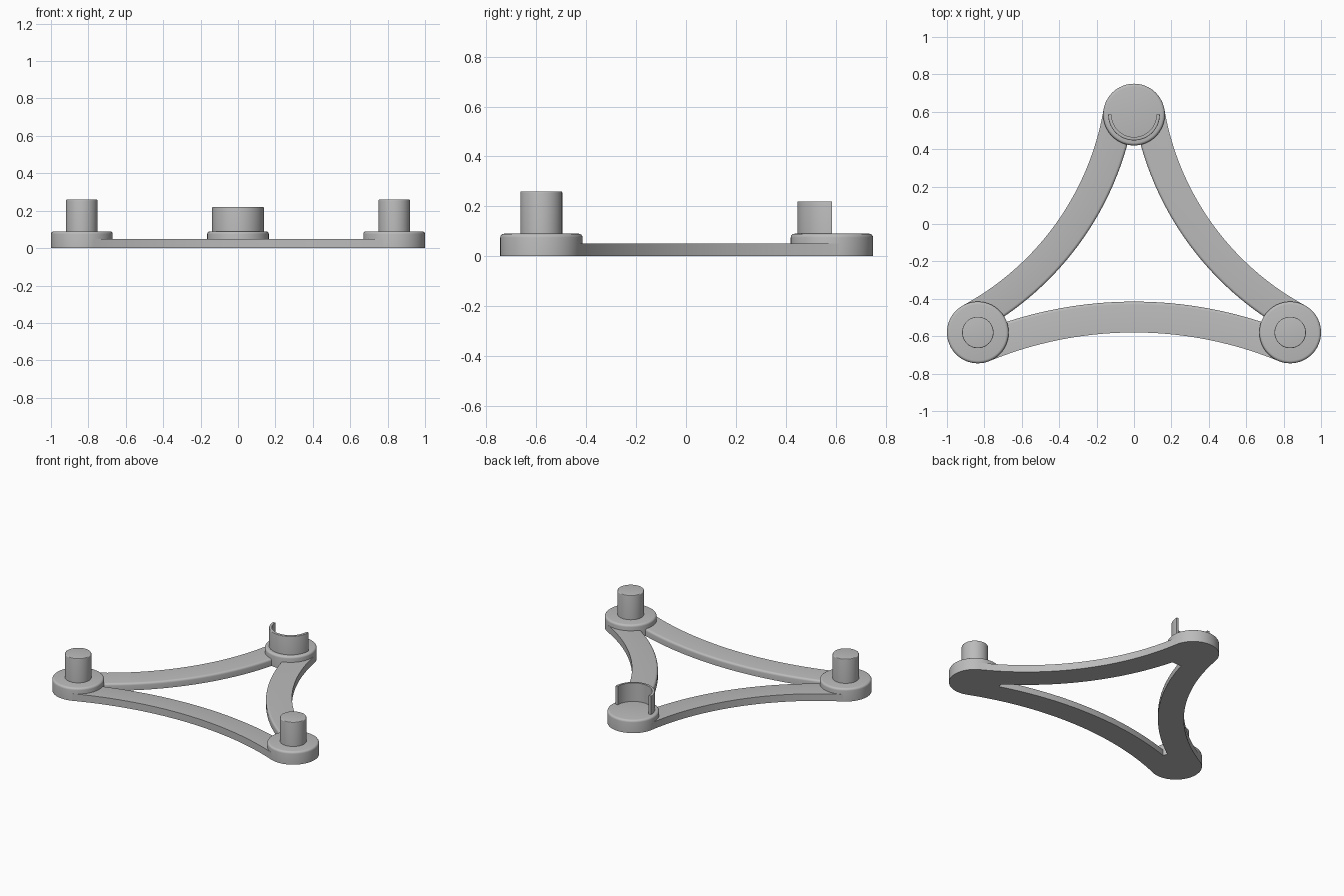
import bpy, bmesh, math
from mathutils import Vector

cube = bpy.data.objects.get("Cube")
if cube:
    bpy.data.objects.remove(cube, do_unlink=True)

grey = bpy.data.materials.new("light grey")
grey.use_nodes = True
colour = (0.5, 0.5, 0.5, 1)
grey.diffuse_color = colour
grey.node_tree.nodes["Principled BSDF"].inputs["Base Color"].default_value = colour

PAD_R, PAD_H, ARM_H = 0.165, 0.09, 0.05
LEFT, RIGHT, BACK = Vector((0.835, -0.58)), Vector((-0.835, -0.58)), Vector((0, 0.585))


def rounded(r, z, b, steps=4):
    """Quarter-round corner, from the outer wall to the top."""
    angles = [i * math.pi / 2 / steps for i in range(steps + 1)]
    return [(r - b + b * math.cos(a), z - b + b * math.sin(a)) for a in angles]


def sweep(name, profile, centre, start=0, end=2 * math.pi, steps=64):
    """Turn an (r, z) profile about a vertical axis, fully or as a capped arc."""
    full = abs(end - start) > 6.28
    bm = bmesh.new()
    rings = []
    for i in range(steps if full else steps + 1):
        a = start + (end - start) * i / steps
        rings.append([bm.verts.new((centre.x + r * math.cos(a), centre.y + r * math.sin(a), z))
                      for r, z in profile])
    n = len(profile)
    for i in range(steps):
        p, q = rings[i], rings[(i + 1) % len(rings)]
        for j in range(n - 1 if full else n):
            k = (j + 1) % n
            bm.faces.new((p[j], q[j], q[k], p[k]))
    if not full:
        bm.faces.new(rings[0])
        bm.faces.new(rings[-1])
    bmesh.ops.remove_doubles(bm, verts=bm.verts, dist=1e-5)
    bmesh.ops.recalc_face_normals(bm, faces=bm.faces)
    mesh = bpy.data.meshes.new(name)
    bm.to_mesh(mesh)
    bm.free()
    mesh.materials.append(grey)
    ob = bpy.data.objects.new(name, mesh)
    bpy.context.collection.objects.link(ob)
    bpy.ops.object.select_all(action='DESELECT')
    ob.select_set(True)
    bpy.context.view_layer.objects.active = ob
    bpy.ops.object.shade_smooth_by_angle(angle=math.radians(35))
    return ob


def disc(name, centre, r, z0, z1, bevel):
    return sweep(name, [(0, z0), (r, z0)] + rounded(r, z1, bevel) + [(0, z1)], centre)


def arm(name, a, b):
    """Curved bar: outer edge tangent to both pads, inner edge through their centres."""
    mid, half = (a + b) / 2, (b - a).length / 2
    radius = (half ** 2 - PAD_R ** 2) / (2 * PAD_R)
    inward = -mid.normalized() if mid.length > 0 else Vector((0, 1))
    normal = Vector((-(b - a).y, (b - a).x)).normalized()
    inward = normal if normal.dot(Vector((0, -0.19)) - mid) > 0 else -normal
    centre = mid - inward * radius
    middle = math.atan2(inward.y, inward.x)
    spread = math.asin(half / (radius + PAD_R))
    profile = [(radius, 0), (radius + PAD_R, 0)] + rounded(radius + PAD_R, ARM_H, 0.015)
    profile.append((radius, ARM_H))
    sweep(name, profile, centre, middle - spread, middle + spread, 40)


# Round pads at the three corners
for name, c in (("left", LEFT), ("right", RIGHT), ("back", BACK)):
    disc(name + "_pad", c, PAD_R, 0, PAD_H, 0.015)

# Pegs on the front pads
for name, c in (("left", LEFT), ("right", RIGHT)):
    disc(name + "_peg", c, 0.084, PAD_H - 0.01, 0.26, 0.005)

# Half-round lip on the back pad
sweep("back_lip", [(0.12, PAD_H - 0.01), (0.138, PAD_H - 0.01)] + rounded(0.138, 0.22, 0.004)
      + [(0.12, 0.22)], BACK, math.pi, 2 * math.pi, 40)

# Curved arms joining the pads
arm("front_arm", RIGHT, LEFT)
arm("left_arm", LEFT, BACK)
arm("right_arm", BACK, RIGHT)
